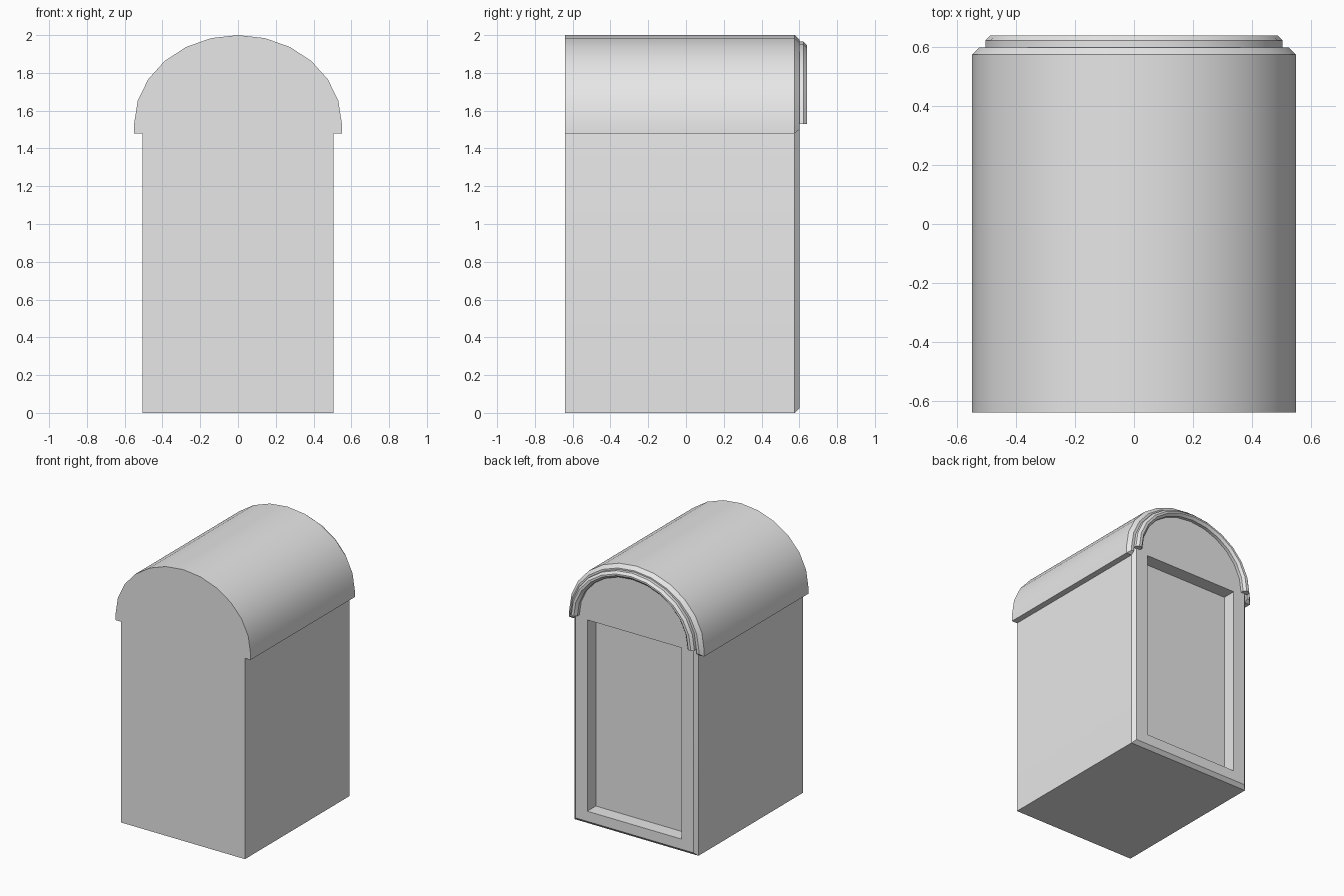
import bpy, bmesh, math

cube = bpy.data.objects.get("Cube")
if cube:
    bpy.data.objects.remove(cube, do_unlink=True)

grey = bpy.data.materials.new("plain grey")
grey.use_nodes = True
grey.diffuse_color = (0.8, 0.8, 0.8, 1)
grey.node_tree.nodes["Principled BSDF"].inputs["Base Color"].default_value = (0.8, 0.8, 0.8, 1)

SPRING = 1.53          # height where the arch starts
FRONT, BACK = -0.64, 0.60
CHAMFER = 0.025
STEPS = 12


def arch(rx, rz, foot):
    """Half ellipse from +x to -x, with straight legs down to the foot."""
    pts = [(rx, foot)] if foot < SPRING else []
    for i in range(STEPS + 1):
        a = math.pi * i / STEPS
        pts.append((rx * math.cos(a), SPRING + rz * math.sin(a)))
    if foot < SPRING:
        pts.append((-rx, foot))
    return pts


def loft(name, sections):
    """Solid through (y, outline) sections; matching outlines."""
    bm = bmesh.new()
    rings = [[bm.verts.new((x, y, z)) for x, z in outline] for y, outline in sections]
    n = len(rings[0])
    for a, b in zip(rings, rings[1:]):
        for i in range(n):
            j = (i + 1) % n
            bm.faces.new((a[i], a[j], b[j], b[i]))
    bm.faces.new(rings[0])
    bm.faces.new(rings[-1])
    bmesh.ops.recalc_face_normals(bm, faces=bm.faces)
    mesh = bpy.data.meshes.new(name)
    bm.to_mesh(mesh)
    bm.free()
    obj = bpy.data.objects.new(name, mesh)
    bpy.context.collection.objects.link(obj)
    mesh.materials.append(grey)
    return obj


def select(obj):
    bpy.ops.object.select_all(action="DESELECT")
    obj.select_set(True)
    bpy.context.view_layer.objects.active = obj


def band(outer, inner, foot, c_out=0.0, c_in=0.0):
    """Arched strip outline, optionally shrunk by chamfers."""
    out = arch(outer[0] - c_out, outer[1] - c_out, foot)
    inn = arch(inner[0] + c_in, inner[1] + c_in, foot)
    return out + inn[::-1]


# Body with chamfered back edge
WALL = (0.505, 0.435)
c = CHAMFER
full = arch(*WALL, 0.0)
inset = arch(WALL[0] - c, WALL[1] - c, c)
body = loft("body", [(FRONT, full), (BACK - c, full), (BACK, inset)])

# Door recess in the back
w, low, high = 0.385, 0.10, 1.51
rect = [(w, low), (w, high), (-w, high), (-w, low)]
cutter = loft("recess_cutter", [(BACK - 0.1, rect), (BACK + 0.1, rect)])
cutter.hide_render = True
select(body)
cut = body.modifiers.new("door recess", "BOOLEAN")
cut.operation = "DIFFERENCE"
cut.solver = "EXACT"
cut.object = cutter
bpy.ops.object.modifier_apply(modifier=cut.name)
bpy.data.objects.remove(cutter, do_unlink=True)

# Overhanging barrel roof
ROOF = (0.55, 0.47)
eave = 1.48
plain = band(ROOF, WALL, eave)
roof = loft("roof", [(FRONT, plain), (BACK - c, plain),
                     (BACK, band(ROOF, WALL, eave + 0.02, c_out=c))])

# Raised arch trim on the back
RIM = (0.45, 0.39)
t = 0.017
trim_base = band(WALL, RIM, SPRING)
trim = loft("arch_trim", [(BACK - 0.005, trim_base), (BACK + 0.04 - t, trim_base),
                          (BACK + 0.04, band(WALL, RIM, SPRING, t, t))])

for obj in (body, roof, trim):
    select(obj)
    bpy.ops.object.shade_smooth_by_angle(angle=math.radians(30))
